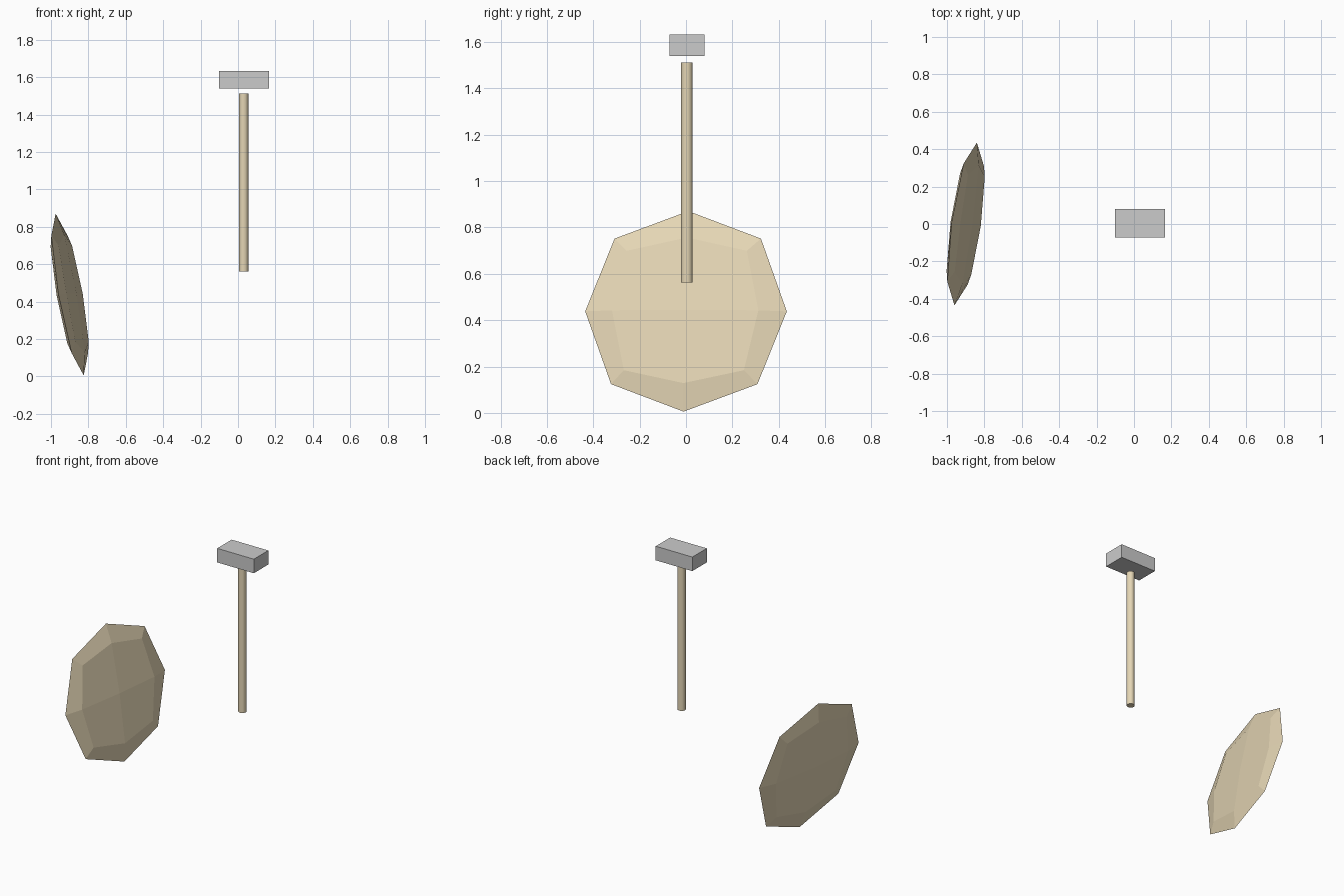
import bpy
from mathutils import Matrix, Vector

if "Cube" in bpy.data.objects:
    bpy.data.objects.remove(bpy.data.objects["Cube"])

wood = bpy.data.materials.new("pale_wood")
wood.diffuse_color = (0.78, 0.67, 0.46, 1)
wood.use_nodes = True
wood.node_tree.nodes["Principled BSDF"].inputs["Base Color"].default_value = wood.diffuse_color


def box(name, centre, size):
    bpy.ops.mesh.primitive_cube_add(size=1, location=centre)
    ob = bpy.context.object
    ob.name = name
    ob.scale = size
    return ob


# Hammer head, floating just above the handle
box("hammer_head", (0.032, 0.004, 1.587), (0.268, 0.151, 0.093))

# Hammer handle
bpy.ops.mesh.primitive_cylinder_add(vertices=32, radius=0.025, depth=0.95,
                                    location=(0.03, 0.003, 1.037))
handle = bpy.context.object
handle.name = "hammer_handle"
handle.data.materials.append(wood)

# Shield: flattened cube rounded by one subdivision, leaning and turned slightly
shield = box("shield", (0, 0, 0), (1, 1, 1))
up = Vector((-0.15, 0.021, 0.865)).normalized()
side = Vector((0.12, 0.87, 0)).normalized()
out = side.cross(up)
turn = Matrix((out, side, up)).transposed().to_4x4()
shield.matrix_world = (Matrix.Translation((-0.9, 0, 0.438)) @ turn
                       @ Matrix.Diagonal((0.088, 1.046, 1.046, 1)))
rounding = shield.modifiers.new("rounding", 'SUBSURF')
rounding.levels = rounding.render_levels = 1
shield.data.materials.append(wood)
